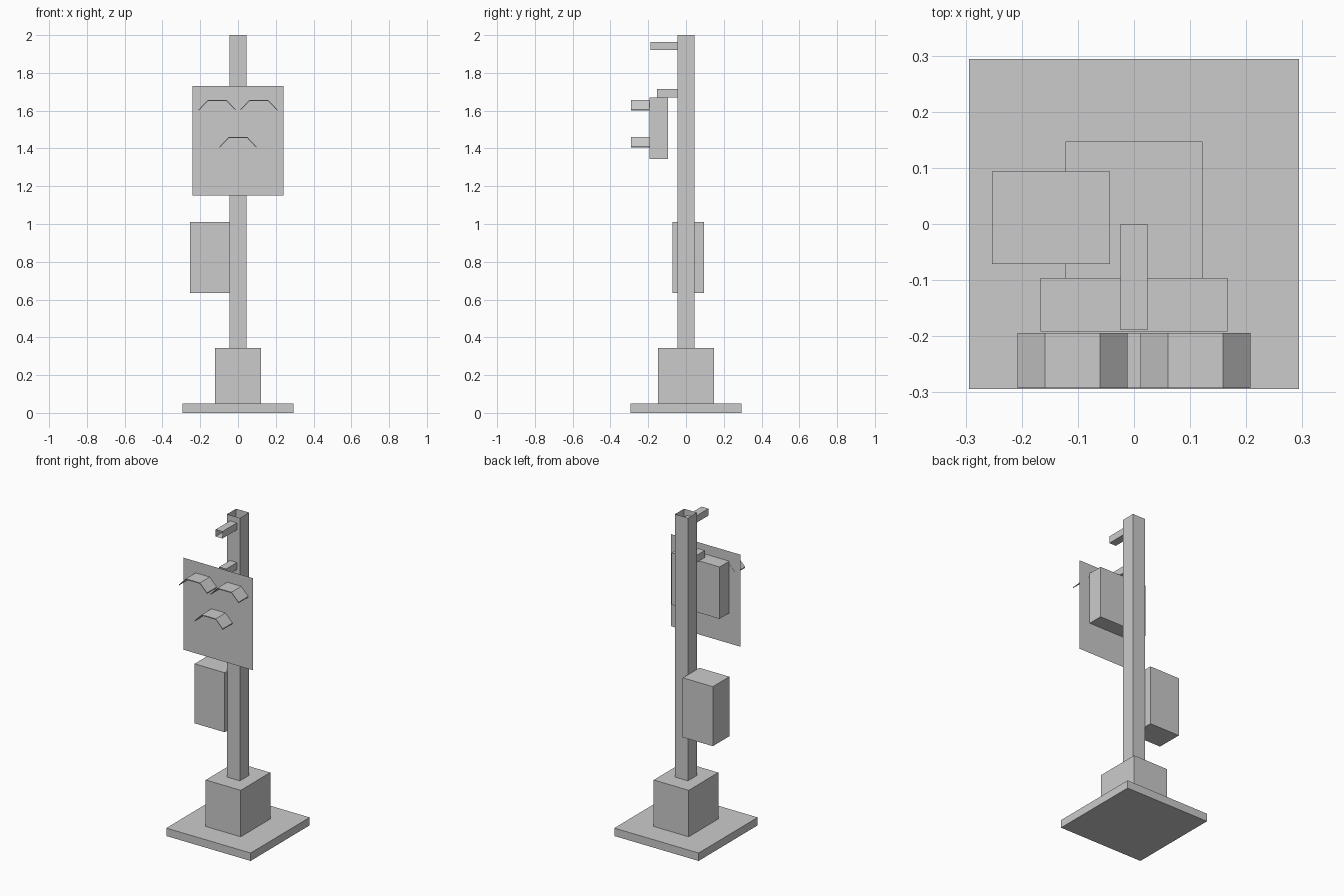
import bpy, bmesh

if "Cube" in bpy.data.objects:
    bpy.data.objects.remove(bpy.data.objects["Cube"])


def finish(name, bm):
    mesh = bpy.data.meshes.new(name)
    bm.to_mesh(mesh)
    bm.free()
    obj = bpy.data.objects.new(name, mesh)
    bpy.context.collection.objects.link(obj)
    return obj


def box(name, x, y, z, open_axis=None):
    """Box from (min, max) ranges; open_axis drops both end faces to leave a tube."""
    bm = bmesh.new()
    bmesh.ops.create_cube(bm, size=1)
    for v in bm.verts:
        v.co = [r[0] + (c + 0.5) * (r[1] - r[0]) for c, r in zip(v.co, (x, y, z))]
    if open_axis is not None:
        bm.normal_update()
        ends = [f for f in bm.faces if abs(f.normal[open_axis]) > 0.9]
        bmesh.ops.delete(bm, geom=ends, context='FACES_ONLY')
    return finish(name, bm)


def hood(name, cx, z):
    """Thin bent visor: three-sided profile swept forward from the panel."""
    t = 0.006
    outer = [(-0.098, 0), (-0.049, 0.05), (0.049, 0.05), (0.098, 0)]
    profile = outer + [(px, pz - t) for px, pz in reversed(outer)]
    bm = bmesh.new()
    back = [bm.verts.new((cx + px, -0.194, z + pz)) for px, pz in profile]
    front = [bm.verts.new((cx + px, -0.292, z + pz)) for px, pz in profile]
    n = len(profile)
    for i in range(n):
        j = (i + 1) % n
        bm.faces.new((back[i], back[j], front[j], front[i]))
    for ring in (back, front):
        for i in range(3):
            bm.faces.new((ring[i], ring[i + 1], ring[n - 2 - i], ring[n - 1 - i]))
    bmesh.ops.recalc_face_normals(bm, faces=bm.faces)
    return finish(name, bm)


# Foot and pole (the pole is an open tube)
box("base_plate", (-0.294, 0.294), (-0.294, 0.294), (0, 0.05))
box("pedestal", (-0.122, 0.122), (-0.147, 0.147), (0.05, 0.343))
box("pole", (-0.045, 0.045), (-0.045, 0.045), (0.343, 2.0), open_axis=2)

# Control cabinet on the side of the pole
box("cabinet", (-0.253, -0.043), (-0.071, 0.094), (0.636, 1.011))

# Open square-tube brackets
box("top_bracket", (-0.024, 0.024), (-0.189, 0), (1.92, 1.964), open_axis=1)
box("lamp_bracket", (-0.024, 0.024), (-0.154, 0), (1.67, 1.714), open_axis=1)

# Lamp housing with flat panel in front
box("lamp_housing", (-0.167, 0.167), (-0.192, -0.096), (1.343, 1.67))
bm = bmesh.new()
bm.faces.new([bm.verts.new((x, -0.195, z)) for x, z in
              ((-0.242, 1.15), (0.242, 1.15), (0.242, 1.73), (-0.242, 1.73))])
finish("front_panel", bm)

# Visors
hood("left_hood", -0.11, 1.607)
hood("right_hood", 0.11, 1.607)
hood("lower_hood", 0.0, 1.41)
